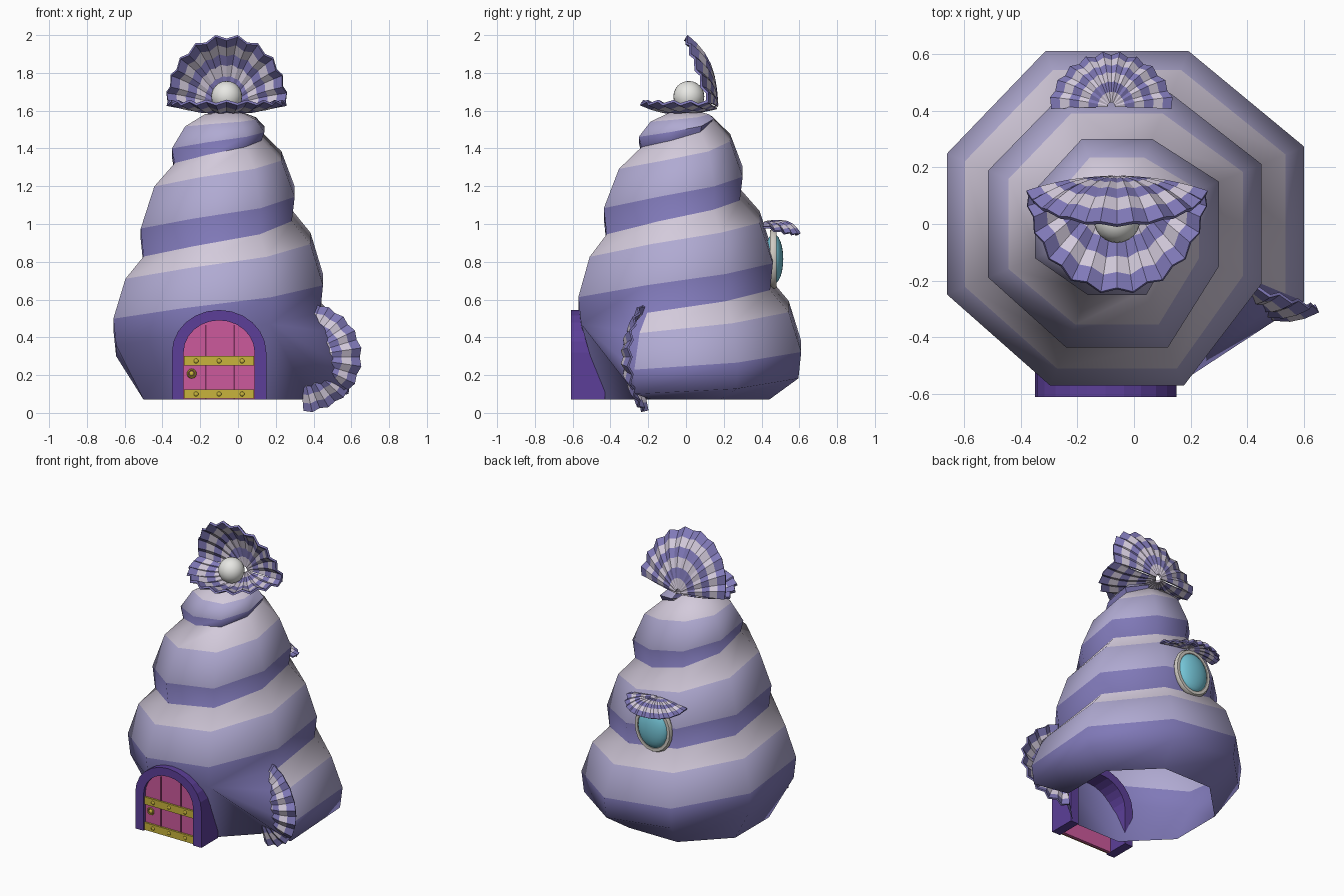
import bpy, bmesh, math
from mathutils import Vector

if "Cube" in bpy.data.objects:
    bpy.data.objects.remove(bpy.data.objects["Cube"])

def mat(name, hexcol):
    lin = [((c / 255 + 0.055) / 1.055) ** 2.4 for c in bytes.fromhex(hexcol)]
    m = bpy.data.materials.new(name)
    m.diffuse_color = (*lin, 1)
    m.use_nodes = True
    m.node_tree.nodes["Principled BSDF"].inputs["Base Color"].default_value = m.diffuse_color
    return m

VIOLET, LILAC, PALE = mat("violet", "8079b8"), mat("lilac", "b0aad2"), mat("pale", "d3cadb")
PURPLE, PINK, DARKPINK = mat("frame purple", "5c3f98"), mat("pink", "cc5a9c"), mat("plank gap", "7a2f5c")
GOLD, GLASS = mat("gold", "c8b43c"), mat("window blue", "74c4d6")
PEARL, STONE = mat("pearl white", "e8e8e4"), mat("window rim", "cfcac2")

def make(name, bm, mats, smooth=None):
    bmesh.ops.remove_doubles(bm, verts=bm.verts, dist=0.0005)
    bmesh.ops.recalc_face_normals(bm, faces=bm.faces)
    me = bpy.data.meshes.new(name)
    bm.to_mesh(me)
    bm.free()
    ob = bpy.data.objects.new(name, me)
    bpy.context.collection.objects.link(ob)
    for m in mats:
        me.materials.append(m)
    if smooth:
        bpy.ops.object.select_all(action='DESELECT')
        ob.select_set(True)
        bpy.context.view_layer.objects.active = ob
        bpy.ops.object.shade_smooth_by_angle(angle=math.radians(smooth))
    return ob

# --- spiral body: eight columns per turn, each column runs from one crease to the next
APO = [.66, .61, .60, .57, .51, .46, .455, .435, .36, .30, .29, .25, .20, .15, .13, .11, .10, .09]
CREASE_Z = [.10, .21, .33, .44, .56, .68, .80, .91, 1.05, 1.15, 1.30, 1.39, 1.46, 1.57, 1.58, 1.585, 1.59, 1.595]
CX = -0.06

def at(k, apothem, z):
    a = math.radians(-22.5 + 45 * k)
    r = apothem / math.cos(math.pi / 8)
    return Vector((CX + r * math.cos(a), r * math.sin(a), z))

def crease_z(k):
    q = min(max((k - 0.5) / 2, 0), len(CREASE_Z) - 1.001)
    i = int(q)
    return CREASE_Z[i] + (CREASE_Z[i + 1] - CREASE_Z[i]) * (q - i)

def column(k):
    a, up = APO[k // 2], APO[(k + 8) // 2] - .015
    z0, z1 = crease_z(k), crease_z(k + 8)
    return [at(k, a - .015, z0), at(k, a, z0 + .3 * (z1 - z0)),
            at(k, a - .4 * (a - up), z0 + .75 * (z1 - z0)), at(k, up, z1)]

bm = bmesh.new()
def face(pts, mi):
    f = bm.faces.new([bm.verts.new(p) for p in pts])
    f.material_index = mi

LAST = 26
for k in range(LAST):
    c, d = column(k), column(k + 1)
    for j in range(3):
        face([c[j], d[j], d[j + 1], c[j + 1]], j)
    if k < 7:                                   # skirt down to the ground
        face([at(k, .44, .07), at(k + 1, .44, .07), d[0], c[0]], 0)
# wall where the first whorl tucks under the second
c0, c7 = column(0), column(7)
face([at(7, .44, .07), at(0, .44, .07), c7[0]], 0)
chain = [at(0, .44, .07)] + c0
for p, q in zip(chain, chain[1:]):
    face([c7[0], p, q], 0)
# cap
tops = [column(k)[3] for k in range(LAST - 8, LAST + 1)]
for p, q in zip(tops, tops[1:]):
    face([p, q, Vector((CX, 0, 1.6))], 2)
make("spiral_body", bm, [VIOLET, LILAC, PALE], 60)

# --- ribbed scallop shells
def scallop(name, hinge, axis, normal, r_tip, r_side, spread, bulge, rib, thick, n=20, rings=6):
    axis, normal, hinge = Vector(axis).normalized(), Vector(normal).normalized(), Vector(hinge)
    side = axis.cross(normal)
    bm = bmesh.new()
    rows = []
    for i in range(rings + 1):
        t = .06 + .94 * i / rings
        row = []
        for j in range(n + 1):
            a = math.radians(spread) * (2 * j / n - 1)
            ridge = j % 2
            r = (r_side + (r_tip - r_side) * math.cos(a) ** 2) * t * (1 - .04 * (1 - ridge) * t)
            w = bulge * (math.sin(.8 * math.pi * t) * math.cos(a) - .4 * t * math.sin(a) ** 2)
            w += rib * t * (ridge - .5)
            row.append(bm.verts.new(hinge + axis * r * math.cos(a) + side * r * math.sin(a) + normal * w))
        rows.append(row)
    for i in range(rings):
        for j in range(n):
            f = bm.faces.new([rows[i][j], rows[i][j + 1], rows[i + 1][j + 1], rows[i + 1][j]])
            f.material_index = (rings - 1 - i) % 2
    ob = make(name, bm, [VIOLET, PALE])
    s = ob.modifiers.new("thickness", 'SOLIDIFY')
    s.thickness, s.offset = thick, 0
    return ob

def tilt(deg):
    return math.sin(math.radians(deg)), math.cos(math.radians(deg))

s, c = tilt(31)
scallop("top_shell_upper", (CX, .165, 1.62), (0, -s, c), (0, c, s), .41, .325, 82, .08, .02, .014)
s, c = tilt(9)
scallop("top_shell_lower", (CX, .165, 1.615), (0, -c, s), (0, -s, -c), .41, .325, 80, .06, .02, .014)
scallop("side_shell", (.33, -.245, .295), (1, 0, 0), (0, -1, 0), .325, .295, 86, .09, .02, .012)
s, c = tilt(30)
scallop("window_hood", (-.08, .415, 1.01), (0, c, -s), (0, s, c), .195, .22, 88, .06, .014, .01)

# --- round parts
def ball(name, loc, scale, m, seg=24):
    bm = bmesh.new()
    bmesh.ops.create_uvsphere(bm, u_segments=seg, v_segments=seg // 2, radius=1)
    for v in bm.verts:
        v.co = Vector(loc) + Vector([a * b for a, b in zip(v.co, scale)])
    return make(name, bm, [m], 60)

def ring(name, loc, rx, rz, minor, m, seg=20, sides=6):
    bm = bmesh.new()
    def p(i, j):
        a, b = 2 * math.pi * i / seg, 2 * math.pi * j / sides
        return Vector(loc) + Vector(((rx + minor * math.cos(b)) * math.cos(a), minor * math.sin(b),
                                     (rz + minor * math.cos(b)) * math.sin(a)))
    for i in range(seg):
        for j in range(sides):
            bm.faces.new([bm.verts.new(q) for q in (p(i, j), p(i + 1, j), p(i + 1, j + 1), p(i, j + 1))])
    return make(name, bm, [m], 60)

ball("pearl", (CX, .015, 1.675), (.082, .082, .082), PEARL)
ball("window_glass", (-.08, .465, .815), (.112, .05, .132), GLASS)
ring("window_rim", (-.08, .462, .815), .122, .142, .02, STONE)

# --- door
DX = -.10
def arch(hw, spring, h, y, n=12):
    pts = [Vector((DX + hw, y, .07))]
    pts += [Vector((DX + hw * math.cos(math.pi * i / n), y, spring + h * math.sin(math.pi * i / n)))
            for i in range(n + 1)]
    return pts + [Vector((DX - hw, y, .07))]

bm = bmesh.new()
loops = [arch(.25, .32, .225, -.61), arch(.188, .32, .17, -.61),
         arch(.188, .32, .17, -.43), arch(.25, .32, .225, -.43)]
for a, b in zip(loops, loops[1:] + loops[:1]):
    for i in range(len(a) - 1):
        bm.faces.new([bm.verts.new(p) for p in (a[i], a[i + 1], b[i + 1], b[i])])
for end in (0, -1):
    bm.faces.new([bm.verts.new(l[end]) for l in loops])
make("door_frame", bm, [PURPLE])

bm = bmesh.new()
f = bm.faces.new([bm.verts.new(p) for p in arch(.19, .32, .172, -.59)])
g = bmesh.ops.extrude_face_region(bm, geom=[f])
for v in g["geom"]:
    if isinstance(v, bmesh.types.BMVert):
        v.co.y = -.57
if not f.is_valid or len(bm.faces) < 17:
    bm.faces.new([bm.verts.new(p) for p in arch(.19, .32, .172, -.59)])
make("door_panel", bm, [PINK])

def box(name, x, y, z, m):
    bm = bmesh.new()
    bmesh.ops.create_cube(bm, size=1)
    for v in bm.verts:
        v.co = Vector([(r[0] + r[1]) / 2 + q * (r[1] - r[0]) for q, r in zip(v.co, (x, y, z))])
    return make(name, bm, [m])

for i, x in enumerate((-.17, -.02)):
    box(f"plank_gap_{i + 1}", (x - .004, x + .004), (-.593, -.588), (.07, .466), DARKPINK)
for i, z in enumerate((.075, .25)):
    box(f"door_strap_{i + 1}", (-.286, .086), (-.603, -.585), (z, z + .05), GOLD)
    for j in range(3):
        ball(f"rivet_{i + 1}_{j + 1}", (-.222 + j * .122, -.603, z + .025), (.013, .006, .013), GOLD, 10)
ball("door_knob", (-.245, -.592, .208), (.014, .012, .014), GOLD, 10)
ring("door_knob_ring", (-.245, -.594, .208), .021, .021, .005, GOLD, 12)
